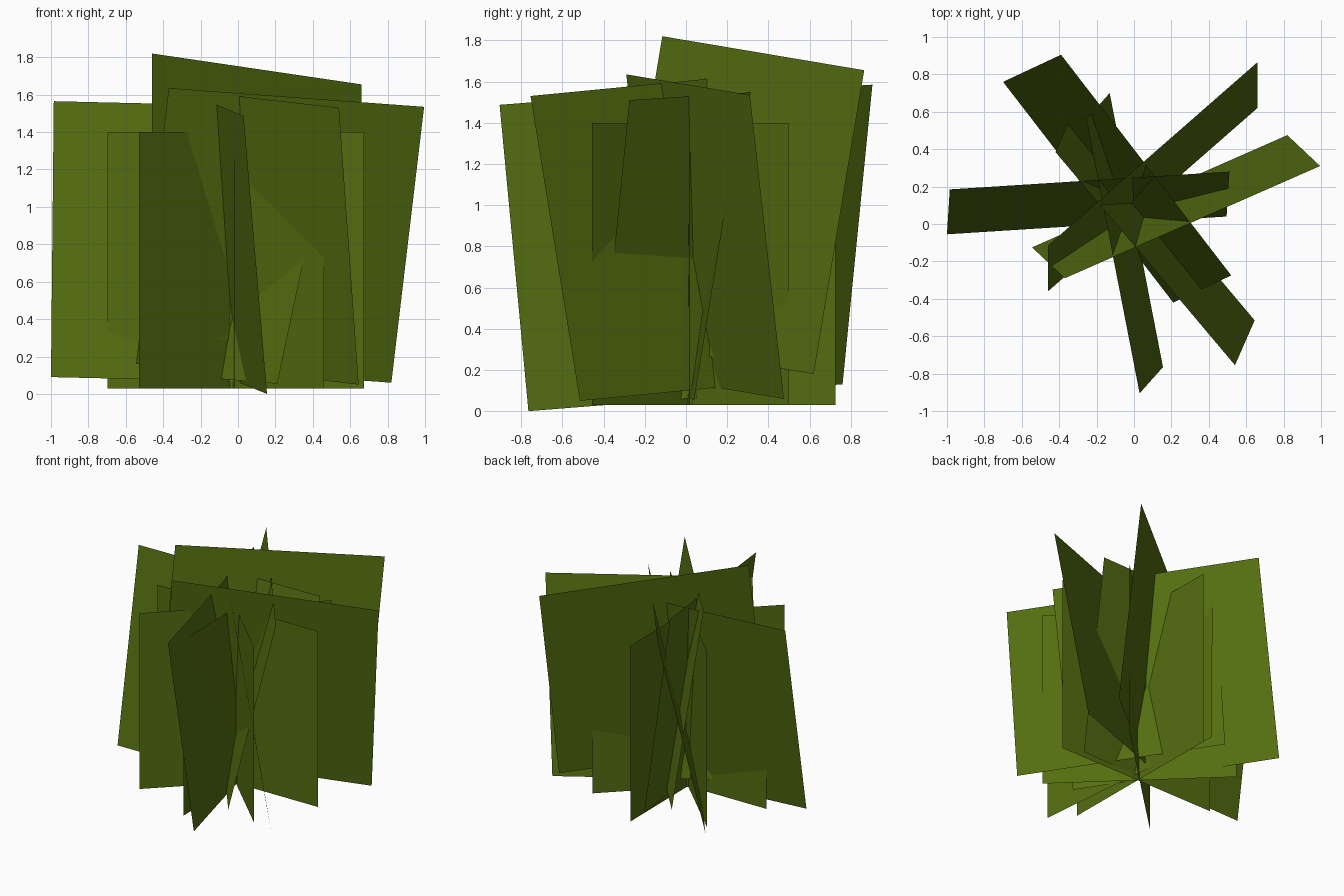
import bpy
import math
from mathutils import Vector

if "Cube" in bpy.data.objects:
    bpy.data.objects.remove(bpy.data.objects["Cube"])

# One flat green for every leaf sheet
green = bpy.data.materials.new("leaf green")
green.diffuse_color = (0.089, 0.156, 0.005, 1.0)
green.use_nodes = True
green.node_tree.nodes["Principled BSDF"].inputs["Base Color"].default_value = green.diffuse_color


def sheet(name, top_a, top_b, low_a):
    """Flat rectangular leaf sheet from three corners; the fourth is implied."""
    a, b, c = Vector(top_a), Vector(top_b), Vector(low_a)
    d = b + c - a
    mesh = bpy.data.meshes.new(name)
    mesh.from_pydata([a, b, d, c], [], [(0, 3, 2, 1)])
    mesh.materials.append(green)
    obj = bpy.data.objects.new(name, mesh)
    bpy.context.collection.objects.link(obj)
    return obj


# Upright core: four vertical square sheets crossing on a shared axis
SIZE, LOW, HIGH = 1.373, 0.03, 1.40
core = [(0.6, -0.012, 0.012), (44.0, -0.035, 0.02),
        (90.5, -0.025, 0.04), (136.0, -0.035, 0.02)]
for i, (angle, cx, cy) in enumerate(core):
    dx = math.cos(math.radians(angle)) * SIZE / 2
    dy = math.sin(math.radians(angle)) * SIZE / 2
    sheet(f"upright_leaf_sheet_{i + 1}",
          (cx - dx, cy - dy, HIGH), (cx + dx, cy + dy, HIGH), (cx - dx, cy - dy, LOW))

# Larger outer sheets, tilted in different directions
tilted = [
    ((-0.46, -0.115, 1.82), (0.66, 0.865, 1.655), (-0.46, -0.36, 0.345)),
    ((-0.37, -0.29, 1.635), (0.995, 0.31, 1.535), (-0.545, -0.125, 0.16)),
    ((-0.985, 0.185, 1.565), (0.51, 0.28, 1.53), (-1.0, -0.055, 0.09)),
    ((0.03, -0.905, 1.487), (-0.255, 0.56, 1.603), (0.155, -0.765, 0.0)),
    ((0.54, -0.755, 1.53), (-0.42, 0.385, 1.64), (0.645, -0.515, 0.05)),
    ((-0.39, 0.905, 1.585), (0.52, -0.275, 1.51), (-0.70, 0.76, 0.13)),
]
for i, corners in enumerate(tilted):
    sheet(f"tilted_leaf_sheet_{i + 1}", *corners)
